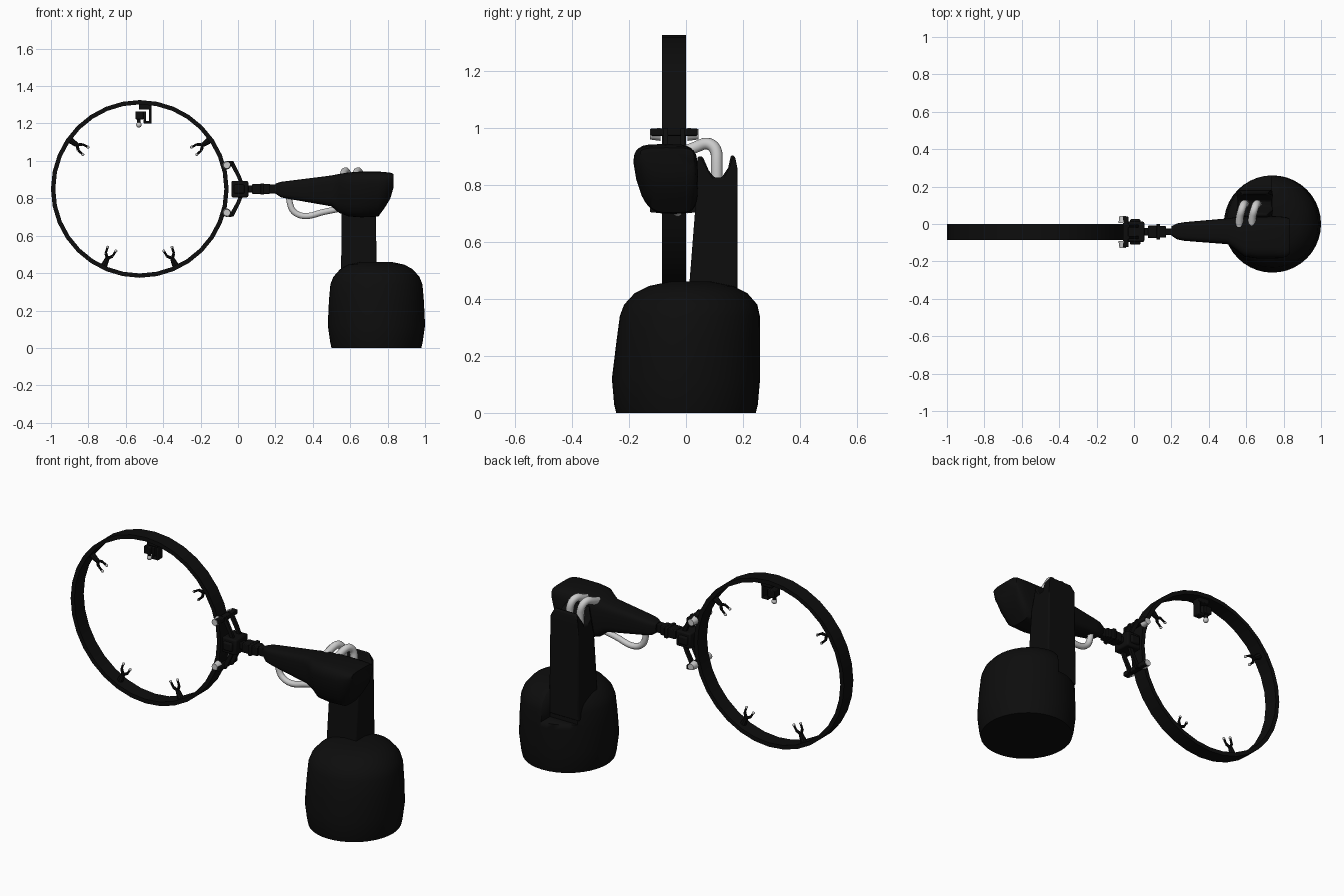
import bpy, bmesh, math
from mathutils import Vector

old = bpy.data.objects.get("Cube")
if old:
    bpy.data.objects.remove(old, do_unlink=True)


def material(name, rgb):
    m = bpy.data.materials.new(name)
    m.use_nodes = True
    m.diffuse_color = (*rgb, 1)
    m.node_tree.nodes["Principled BSDF"].inputs["Base Color"].default_value = (*rgb, 1)
    return m


BLACK = material("black plastic", (0.004, 0.004, 0.004))
GREY = material("light grey rubber", (0.6, 0.6, 0.6))


def finish(name, bm, mat, bevel=0, angle=35):
    bmesh.ops.recalc_face_normals(bm, faces=bm.faces)
    me = bpy.data.meshes.new(name)
    bm.to_mesh(me)
    bm.free()
    ob = bpy.data.objects.new(name, me)
    bpy.context.collection.objects.link(ob)
    me.materials.append(mat)
    if bevel:
        mod = ob.modifiers.new("bevel", 'BEVEL')
        mod.width = bevel
        mod.segments = 2
    bpy.ops.object.select_all(action='DESELECT')
    bpy.context.view_layer.objects.active = ob
    ob.select_set(True)
    bpy.ops.object.shade_smooth_by_angle(angle=math.radians(angle))
    return ob


def loft(name, rings, mat, angle=35):
    bm = bmesh.new()
    vs = [[bm.verts.new(p) for p in ring] for ring in rings]
    n = len(vs[0])
    for a, b in zip(vs, vs[1:]):
        for i in range(n):
            j = (i + 1) % n
            bm.faces.new((a[i], a[j], b[j], b[i]))
    bm.faces.new(vs[0])
    bm.faces.new(vs[-1])
    return finish(name, bm, mat, angle=angle)


def box(name, x, y, z, mat=BLACK, bevel=0.004):
    bm = bmesh.new()
    bmesh.ops.create_cube(bm, size=1)
    for v in bm.verts:
        v.co = [(r[0] + r[1]) / 2 + c * (r[1] - r[0]) for c, r in zip(v.co, (x, y, z))]
    return finish(name, bm, mat, bevel)


def extrude(name, outline, axis, lo, hi, bevel=0):
    """Extrude a flat outline along x (outline is y, z) or y (outline is x, z)."""
    bm = bmesh.new()
    put = (lambda a, b, d: (d, a, b)) if axis == "x" else (lambda a, b, d: (a, d, b))
    face = bm.faces.new([bm.verts.new(put(a, b, lo)) for a, b in outline])
    out = bmesh.ops.extrude_face_region(bm, geom=[face])["geom"]
    shift = put(0, 0, hi - lo)
    bmesh.ops.translate(bm, vec=shift, verts=[g for g in out if isinstance(g, bmesh.types.BMVert)])
    return finish(name, bm, BLACK, bevel)


def rod(name, a, b, r, mat=BLACK, r2=None, sides=12):
    a, b = Vector(a), Vector(b)
    bm = bmesh.new()
    bmesh.ops.create_cone(bm, cap_ends=True, segments=sides, radius1=r,
                          radius2=r if r2 is None else r2, depth=(b - a).length)
    turn = (b - a).to_track_quat('Z', 'Y')
    for v in bm.verts:
        v.co = turn @ v.co + (a + b) / 2
    return finish(name, bm, mat)


def ball(name, p, r, mat=GREY):
    bm = bmesh.new()
    bmesh.ops.create_uvsphere(bm, u_segments=12, v_segments=8, radius=r)
    bmesh.ops.translate(bm, vec=p, verts=bm.verts)
    return finish(name, bm, mat, angle=60)


def cable(name, points, r):
    cu = bpy.data.curves.new(name, 'CURVE')
    cu.dimensions = '3D'
    cu.bevel_depth = r
    cu.bevel_resolution = 3
    cu.use_fill_caps = True
    sp = cu.splines.new('NURBS')
    sp.points.add(len(points) - 1)
    for q, p in zip(sp.points, points):
        q.co = (*p, 1)
    sp.use_endpoint_u = True
    sp.order_u = 3
    cu.materials.append(GREY)
    ob = bpy.data.objects.new(name, cu)
    bpy.context.collection.objects.link(ob)
    bpy.ops.object.select_all(action='DESELECT')
    bpy.context.view_layer.objects.active = ob
    ob.select_set(True)
    bpy.ops.object.convert(target='MESH')


# Base: round dome leaning back (height, side, front and back radius)
BX = 0.74


def base_ring(z, rx, front, back, n=40):
    ring = []
    for i in range(n):
        t = math.tau * i / n
        s = math.sin(t)
        ring.append((BX + rx * math.cos(t), s * (back if s > 0 else front), z))
    return ring


base = loft("base", [base_ring(*p) for p in (
    (0, .24, .245, .245), (.03, .247, .252, .252), (.12, .26, .26, .26), (.25, .254, .244, .26),
    (.34, .246, .232, .259), (.38, .23, .217, .25), (.42, .195, .18, .215),
    (.445, .15, .13, .165), (.46, .08, .06, .09))], BLACK)

# Notch at the back of the base for the column
cutter = box("notch_cutter", (.50, .735), (.18, .4), (.28, .6), bevel=0)
cutter.hide_render = True
cutter.hide_viewport = True
cut = base.modifiers.new("notch", 'BOOLEAN')
cut.operation = 'DIFFERENCE'
cut.object = cutter

# Column with forked, open top
column = extrude("column", [
    (0, .3), (.182, .3), (.18, .75), (.18, .86), (.172, .9), (.158, .905), (.148, .86),
    (.125, .825), (.1, .825), (.08, .85), (.058, .9), (.04, .9), (.035, .75)], "x", .55, .742, .008)
for v in column.data.vertices:
    squeeze = .95 if v.co.z > .7 else 1
    if v.co.z > .87:
        squeeze = .7
    v.co.x = .646 + (v.co.x - .646) * squeeze


# Head and tapering forearm in one loft (x, bottom, top, front, back)
def arm_ring(x, z0, z1, y0, y1, n=28):
    ring = []
    for i in range(n):
        t = math.tau * i / n
        c, s = [math.copysign(abs(f(t)) ** .5, f(t)) for f in (math.cos, math.sin)]
        low = (1 - s) / 2
        y = (y0 + y1) / 2 + c * (y1 - y0) / 2
        y = y1 + (y - y1) * (1 - (.26 * low ** 2 if x > .52 else 0))
        ring.append((x, y, (z0 + z1) / 2 + s * (z1 - z0) / 2))
    return ring


loft("head_and_forearm", [arm_ring(*p) for p in (
    (.2, .825, .878, -.062, -.012), (.23, .805, .888, -.082, .003), (.27, .797, .893, -.09, .01),
    (.5, .757, .922, -.108, .03), (.54, .722, .93, -.14, .036), (.59, .703, .938, -.18, .04),
    (.66, .698, .943, -.19, .042), (.75, .702, .943, -.19, .042), (.785, .75, .94, -.188, .04),
    (.815, .8, .937, -.18, .036), (.832, .86, .93, -.165, .028))], BLACK, 40)

# Cables
for i, x in enumerate((.575, .642)):
    cable(f"shoulder_cable_{i + 1}", [
        (x - .012, -.01, .915), (x - .012, .03, .93), (x, .075, .95),
        (x + .012, .108, .925), (x + .02, .108, .87), (x + .02, .108, .8)], .021)
cable("forearm_cable", [(.27, -.03, .83), (.275, -.03, .755), (.315, -.03, .71), (.38, -.03, .702),
                        (.46, -.03, .73), (.58, -.03, .75)], .017)

# Wrist: stepped blocks along the arm axis (start, end, half width, half height)
MY, MZ = -.042, .85
for i, (a, b, w, h) in enumerate((
        (.04, .08, .02, .018), (.075, .125, .033, .026), (.12, .14, .042, .03),
        (.135, .172, .03, .026), (.165, .205, .018, .025))):
    box(f"wrist_block_{i + 1}", (a, b), (MY - w, MY + w), (MZ - h, MZ + h))

# Ring bracket: hub, bowed strap and clamp bolts
box("bracket_hub", (-.035, .055), (MY - .055, MY + .055), (.805, .893), bevel=.008)
box("bracket_hub_plate", (-.022, .035), (MY - .068, MY + .068), (.825, .873), bevel=.008)
outer = [(-.05, .15), (-.025, .148), (.012, .075), (.03, .03)]
inner = [(.008, .03), (-.008, .07), (-.04, .128), (-.05, .13)]
strap = [(x, MZ + z) for x, z in outer] + [(x, MZ - z) for x, z in reversed(outer)]
strap += [(x, MZ - z) for x, z in reversed(inner)] + [(x, MZ + z) for x, z in inner]
for side, y in (("front", MY - .038), ("back", MY + .022)):
    extrude(f"bracket_strap_{side}", strap, "y", y, y + .016)
for label, sz in (("upper", 1), ("lower", -1)):
    z = MZ + sz * .135
    box(f"clamp_bar_{label}", (-.06, -.03), (MY - .082, MY + .082), (z - .013, z + .013))
    for side, sy in (("front", -1), ("back", 1)):
        rod(f"clamp_knob_{label}_{side}", (-.06, MY + sy * .048, z - sz * .008),
            (-.06, MY + sy * .085, z - sz * .008), .023, GREY, .018)

# Hoop
CX = -.525
bm = bmesh.new()
N = 32
loops = [[bm.verts.new((CX + r * math.cos(math.tau * i / N), y, MZ + r * math.sin(math.tau * i / N)))
          for i in range(N)] for r, y in ((.475, -.085), (.475, 0), (.452, 0), (.452, -.085))]
for k in range(4):
    a, b = loops[k], loops[(k + 1) % 4]
    for i in range(N):
        j = (i + 1) % N
        bm.faces.new((a[i], a[j], b[j], b[i]))
finish("hoop", bm, BLACK)

# Forked clips pointing into the hoop
for i, deg in enumerate((35, 145, 245, 295)):
    t = math.radians(deg)
    inward = Vector((-math.cos(t), 0, -math.sin(t)))
    across = Vector((-math.sin(t), 0, math.cos(t)))
    foot = Vector((CX, MY, MZ)) - inward * .455
    fork = foot + inward * .045
    rod(f"clip_{i + 1}_stem", foot, fork, .018, r2=.012, sides=8)
    for j, s in enumerate((-1, 1)):
        knee = fork + inward * .022 + across * s * .02
        tip = fork + inward * .055 + across * s * .024
        rod(f"clip_{i + 1}_prong_{j + 1}", fork, knee, .008, sides=8)
        rod(f"clip_{i + 1}_finger_{j + 1}", knee, tip, .006, sides=8)
        ball(f"clip_{i + 1}_tip_{j + 1}", tip, .008)

# Small sensor hanging from the top of the hoop
box("sensor_mount", (-.53, -.462), (-.07, -.015), (1.275, 1.308))
box("sensor_arm", (-.476, -.462), (-.065, -.02), (1.2, 1.29))
box("sensor_foot", (-.505, -.462), (-.065, -.02), (1.2, 1.214))
box("sensor_post", (-.505, -.492), (-.06, -.025), (1.2, 1.265))
box("sensor_body", (-.548, -.505), (-.07, -.015), (1.222, 1.265))
rod("sensor_neck", (-.53, MY, 1.225), (-.53, MY, 1.2), .01)
ball("sensor_bulb", (-.53, MY, 1.193), .015)
